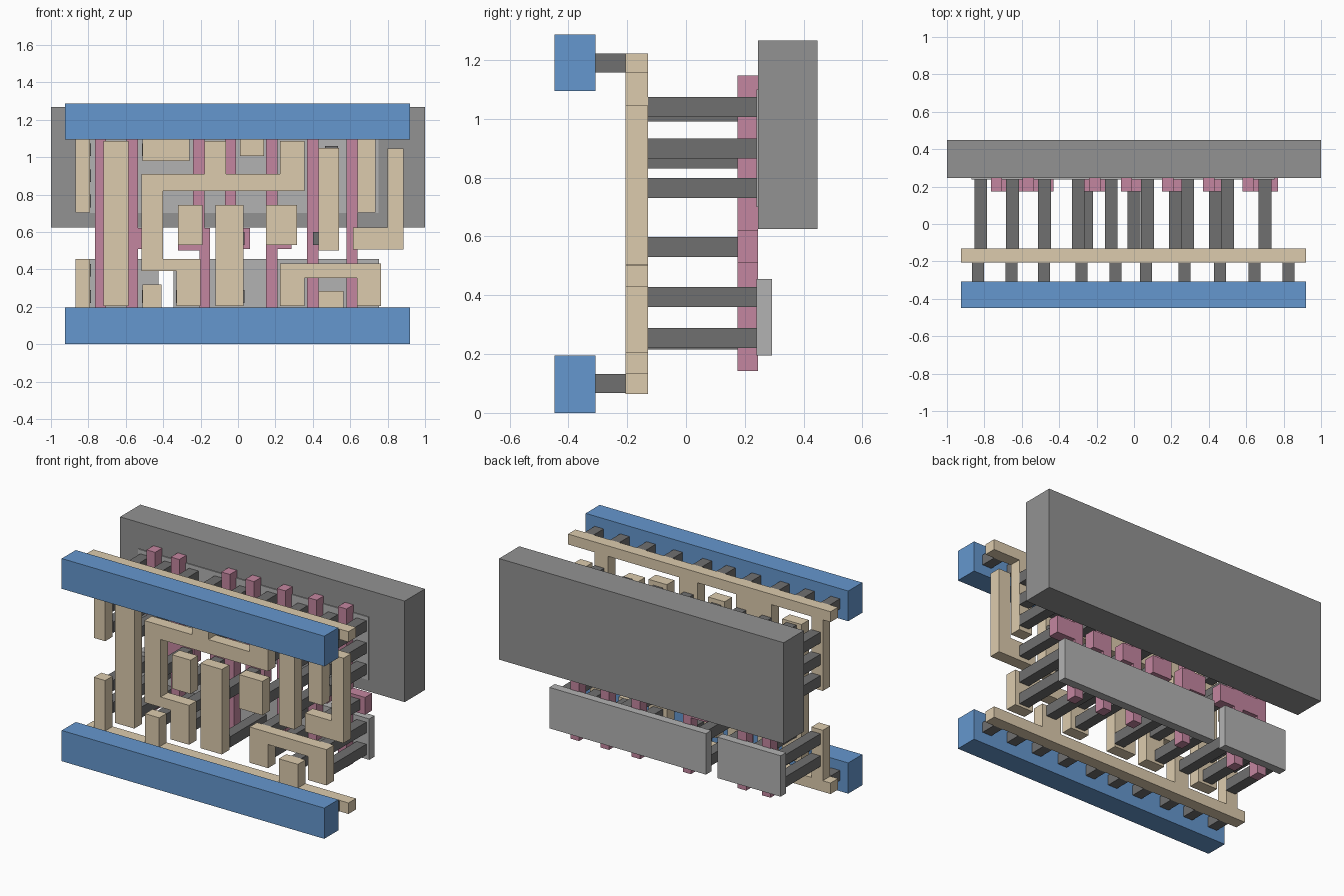
import bpy, bmesh


def material(name, rgb):
    m = bpy.data.materials.new(name)
    m.diffuse_color = (*rgb, 1)
    return m


BLUE = material("blue", (0.13, 0.31, 0.62))
TAN = material("tan", (0.72, 0.60, 0.42))
PINK = material("pink", (0.55, 0.24, 0.35))
DARK = material("dark_grey", (0.16, 0.16, 0.16))
MID = material("mid_grey", (0.29, 0.29, 0.29))
LIGHT = material("light_grey", (0.45, 0.45, 0.45))


def plates(name, outlines, y0, y1, mat):
    """One object of flat (x, z) outlines, each extruded from y0 to y1."""
    bm = bmesh.new()
    for pts in outlines:
        face = bm.faces.new([bm.verts.new((x, y0, z)) for x, z in pts])
        ext = bmesh.ops.extrude_face_region(bm, geom=[face])["geom"]
        verts = [g for g in ext if isinstance(g, bmesh.types.BMVert)]
        bmesh.ops.translate(bm, verts=verts, vec=(0, y1 - y0, 0))
    bmesh.ops.recalc_face_normals(bm, faces=bm.faces)
    me = bpy.data.meshes.new(name)
    bm.to_mesh(me)
    bm.free()
    me.materials.append(mat)
    ob = bpy.data.objects.new(name, me)
    bpy.context.collection.objects.link(ob)
    return ob


def rect(x0, x1, z0, z1):
    return [(x0, z0), (x1, z0), (x1, z1), (x0, z1)]


def square(x, z, size=0.068):
    h = size / 2
    return rect(x - h, x + h, z - h, z + h)


def rail(outer, inner, tabs):
    """Comb outline: a long bar with tabs (x0, x1, tip z)."""
    pts = [(0.92, outer), (-0.925, outer), (-0.925, inner)]
    for x0, x1, tip in tabs:
        pts += [(x0, inner), (x0, tip), (x1, tip), (x1, inner)]
    return pts + [(0.92, inner)]


# Back slab and the thin plates set in front of and below it
plates("back_slab", [rect(-1, 1, 0.625, 1.267)], 0.245, 0.448, MID)
plates("upper_plate", [rect(-0.87, 0.75, 0.70, 1.10)], 0.239, 0.293, LIGHT)
plates("lower_plate_left", [rect(-0.87, -0.425, 0.195, 0.455)], 0.239, 0.293, LIGHT)
plates("lower_plate_right", [rect(-0.345, 0.755, 0.195, 0.455)], 0.239, 0.293, LIGHT)

# Pink upright strips with side pads
B, T, P0, P1 = 0.142, 1.147, 0.51, 0.62


def padded_strip(x, pad):
    l, r = x - 0.03, x + 0.03
    return [(l, B), (r, B), (r, P0), (pad, P0), (pad, P1), (r, P1), (r, T), (l, T)]


plates("gate_strips", [
    # two strips joined by a cross bar
    [(-0.765, B), (-0.705, B), (-0.705, P0), (-0.595, P0), (-0.595, B), (-0.535, B),
     (-0.535, P0), (-0.43, P0), (-0.43, P1), (-0.535, P1), (-0.535, T), (-0.595, T),
     (-0.595, P1), (-0.705, P1), (-0.705, T), (-0.765, T)],
    # stepped strip
    [(-0.205, B), (-0.15, B), (-0.15, P1), (-0.18, P1), (-0.18, T), (-0.24, T),
     (-0.24, P1), (-0.32, P1), (-0.32, 0.50), (-0.205, 0.50)],
    # short strip ending in its pad
    [(-0.07, P0), (0.065, P0), (0.065, P1), (-0.01, P1), (-0.01, T), (-0.07, T)],
    padded_strip(0.18, 0.285),
    padded_strip(0.40, 0.505),
    padded_strip(0.61, 0.77),
], 0.175, 0.245, PINK)

# Dark posts between the tan traces and the back layers: x -> heights
posts = {
    -0.82: (0.255, 0.395, 0.765, 0.90, 1.04),
    -0.65: (0.255, 0.395, 0.765, 0.90, 1.04),
    -0.478: (0.255, 0.565, 1.04),
    -0.298: (0.255, 1.04),
    -0.262: (0.395,),
    -0.252: (0.565,),
    -0.122: (0.865, 1.025),
    0.0: (0.255, 0.565),
    0.072: (1.04,),
    0.22: (0.565,),
    0.288: (0.255, 0.395, 0.865, 1.025),
    0.436: (0.565,),
    0.50: (0.25, 0.765, 0.90, 1.025),
    0.70: (0.255, 0.395, 0.565, 0.765, 0.90, 1.04),
}
plates("contact_posts", [square(x, z) for x, zs in posts.items() for z in zs],
       -0.13, 0.24, DARK)

# Tan traces
FRONT, BACK = -0.205, -0.13
plates("upper_comb", [rail(1.223, 1.157, [(-0.87, -0.79, 0.705), (-0.51, -0.26, 0.98),
                                          (0.01, 0.14, 1.005), (0.64, 0.735, 0.705)])],
       FRONT, BACK, TAN)
plates("lower_comb", [rail(0.065, 0.135, [(-0.87, -0.79, 0.455), (-0.51, -0.41, 0.32),
                                          (0.43, 0.565, 0.285)])], FRONT, BACK, TAN)
plates("branched_trace", [[
    (-0.33, 0.205), (-0.20, 0.205), (-0.20, 0.455), (-0.40, 0.455), (-0.40, 0.82),
    (0.355, 0.82), (0.355, 1.087), (0.225, 1.087), (0.225, 0.91), (-0.065, 0.91),
    (-0.065, 1.087), (-0.18, 1.087), (-0.18, 0.91), (-0.515, 0.91), (-0.515, 0.39),
    (-0.33, 0.39)]], FRONT, BACK, TAN)
plates("arch_trace", [[(0.225, 0.205), (0.355, 0.205), (0.355, 0.355), (0.635, 0.355),
                       (0.635, 0.205), (0.765, 0.205), (0.765, 0.432), (0.225, 0.432)]],
       FRONT, BACK, TAN)
plates("corner_trace", [[(0.615, 0.505), (0.885, 0.505), (0.885, 1.045), (0.80, 1.045),
                         (0.80, 0.625), (0.615, 0.625)]], FRONT, BACK, TAN)
plates("straight_traces", [
    rect(-0.72, -0.585, 0.205, 1.087),
    rect(-0.32, -0.19, 0.53, 0.745),
    rect(-0.12, 0.03, 0.205, 0.745),
    rect(0.15, 0.315, 0.53, 0.745),
    rect(0.43, 0.54, 0.50, 1.05),
], FRONT, BACK, TAN)

# Blue front bars and the short dark links behind them
link_x = (-0.835, -0.655, -0.48, -0.28, -0.10, 0.065, 0.27, 0.46, 0.645, 0.825)
for name, z0, z1, zc in (("lower", 0.0, 0.195, 0.10), ("upper", 1.095, 1.287, 1.19)):
    plates(name + "_bar", [rect(-0.925, 0.92, z0, z1)], -0.448, -0.307, BLUE)
    plates(name + "_links", [square(x, zc, 0.064) for x in link_x], -0.307, FRONT, DARK)
